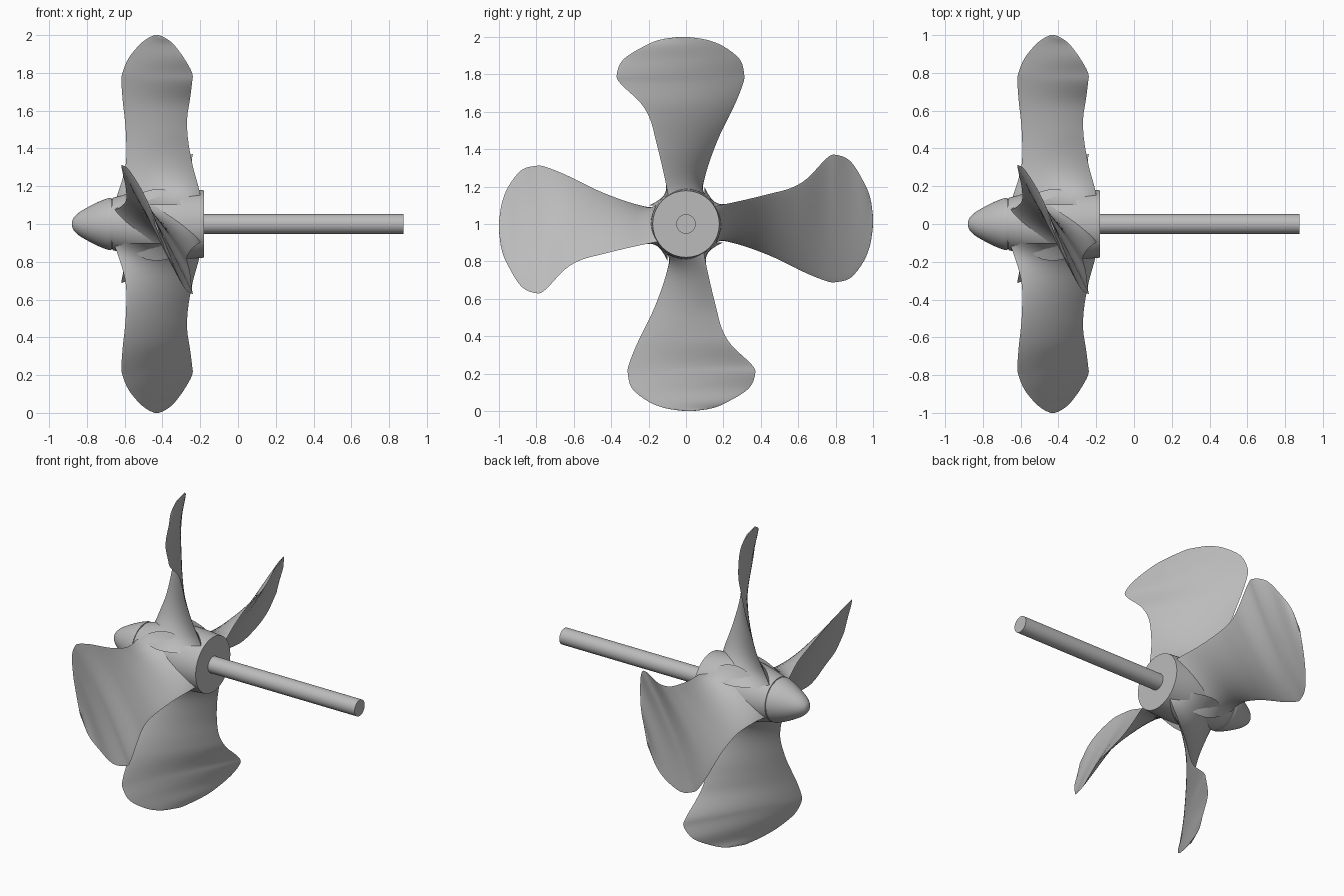
import bpy, bmesh, math
from mathutils import Matrix, Vector

cube = bpy.data.objects.get("Cube")
if cube:
    bpy.data.objects.remove(cube, do_unlink=True)

metal = bpy.data.materials.new("grey metal")
metal.use_nodes = True
GREY = (0.5, 0.5, 0.5, 1)
metal.diffuse_color = GREY
metal.node_tree.nodes["Principled BSDF"].inputs["Base Color"].default_value = GREY


def skin(name, rings, angle=0.0, sharp=35):
    """Join equal rings of points into a closed, capped, smooth solid."""
    bm = bmesh.new()
    loops = [[bm.verts.new(p) for p in ring] for ring in rings]
    n = len(loops[0])
    for a, b in zip(loops, loops[1:]):
        for i in range(n):
            j = (i + 1) % n
            bm.faces.new((a[i], a[j], b[j], b[i]))
    bm.faces.new(loops[0][::-1])
    bm.faces.new(loops[-1])
    bmesh.ops.recalc_face_normals(bm, faces=bm.faces)
    bm.transform(Matrix.Translation((0, 0, 1)) @ Matrix.Rotation(angle, 4, "X"))
    mesh = bpy.data.meshes.new(name)
    bm.to_mesh(mesh)
    bm.free()
    mesh.materials.append(metal)
    obj = bpy.data.objects.new(name, mesh)
    bpy.context.collection.objects.link(obj)
    bpy.ops.object.select_all(action="DESELECT")
    obj.select_set(True)
    bpy.context.view_layer.objects.active = obj
    bpy.ops.object.shade_smooth_by_angle(angle=math.radians(sharp))


def smooth(rows, steps):
    """Catmull-Rom curve through rows of values."""
    vs = [Vector(r) for r in rows]
    out = []
    for i in range(len(vs) - 1):
        p0, p1, p2, p3 = vs[max(i - 1, 0)], vs[i], vs[i + 1], vs[min(i + 2, len(vs) - 1)]
        for s in range(steps):
            t = s / steps
            out.append(0.5 * (2 * p1 + (p2 - p0) * t + (2 * p0 - 5 * p1 + 4 * p2 - p3) * t * t
                              + (3 * p1 - p0 - 3 * p2 + p3) * t ** 3))
    return out + [vs[-1]]


def lathe(name, profile, sides=64):
    """Turn (x, radius) pairs around the shaft axis."""
    turns = [2 * math.pi * i / sides for i in range(sides)]
    skin(name, [[(x, r * math.cos(a), r * math.sin(a)) for a in turns] for x, r in profile])


# Turned parts: shaft, hub with a rear collar, nose cone with a groove
lathe("shaft", [(-0.25, 0.052), (0.875, 0.052)])
lathe("hub", smooth([(-0.664, 0.138), (-0.6, 0.155), (-0.5, 0.177), (-0.4, 0.187),
                     (-0.3, 0.187), (-0.2, 0.18)], 4) + [(-0.18, 0.178)])
lathe("groove_ring", [(-0.69, 0.132), (-0.65, 0.132)])
lathe("nose_cone", smooth([(-0.88, 0.004), (-0.872, 0.03), (-0.84, 0.062), (-0.78, 0.097),
                           (-0.73, 0.121), (-0.684, 0.138)], 5) + [(-0.67, 0.138)])

# Blade outline: radius, leading edge (x, y), trailing edge (x, y)
OUTLINE = [
    (0.10, -0.66, 0.075, -0.19, -0.085),
    (0.18, -0.63, 0.085, -0.205, -0.10),
    (0.31, -0.595, 0.118, -0.24, -0.128),
    (0.45, -0.592, 0.17, -0.265, -0.162),
    (0.56, -0.60, 0.222, -0.269, -0.192),
    (0.65, -0.61, 0.266, -0.256, -0.245),
    (0.75, -0.617, 0.305, -0.243, -0.35),
    (0.80, -0.612, 0.311, -0.243, -0.37),
    (0.88, -0.578, 0.288, -0.287, -0.335),
    (0.95, -0.52, 0.20, -0.34, -0.225),
    (0.985, -0.475, 0.11, -0.385, -0.14),
    (1.0, -0.44, 0.01, -0.42, -0.04),
]


def blade_ring(row, count=32):
    """Lens section that thickens into a fillet at the hub."""
    r, xa, ya, xb, yb = row
    lead, trail = Vector((xa, ya, r)), Vector((xb, yb, r))
    mid, half = (lead + trail) / 2, (lead - trail) / 2
    normal = Vector((-half.y, half.x, 0)).normalized()
    fat = 0.012 * min(1, (1.02 - r) * 6) + 0.065 * math.exp((0.17 - r) / 0.07)
    ring = []
    for i in range(count):
        a = 2 * math.pi * i / count
        s = math.sin(a)
        ring.append(mid + half * math.cos(a) + normal * (fat * s * abs(s) + 0.003 * s))
    return ring


rings = [blade_ring(row) for row in smooth(OUTLINE, 4)]
for k, side in enumerate(("top", "front", "bottom", "back")):
    skin(side + "_blade", rings, angle=k * math.pi / 2, sharp=60)
